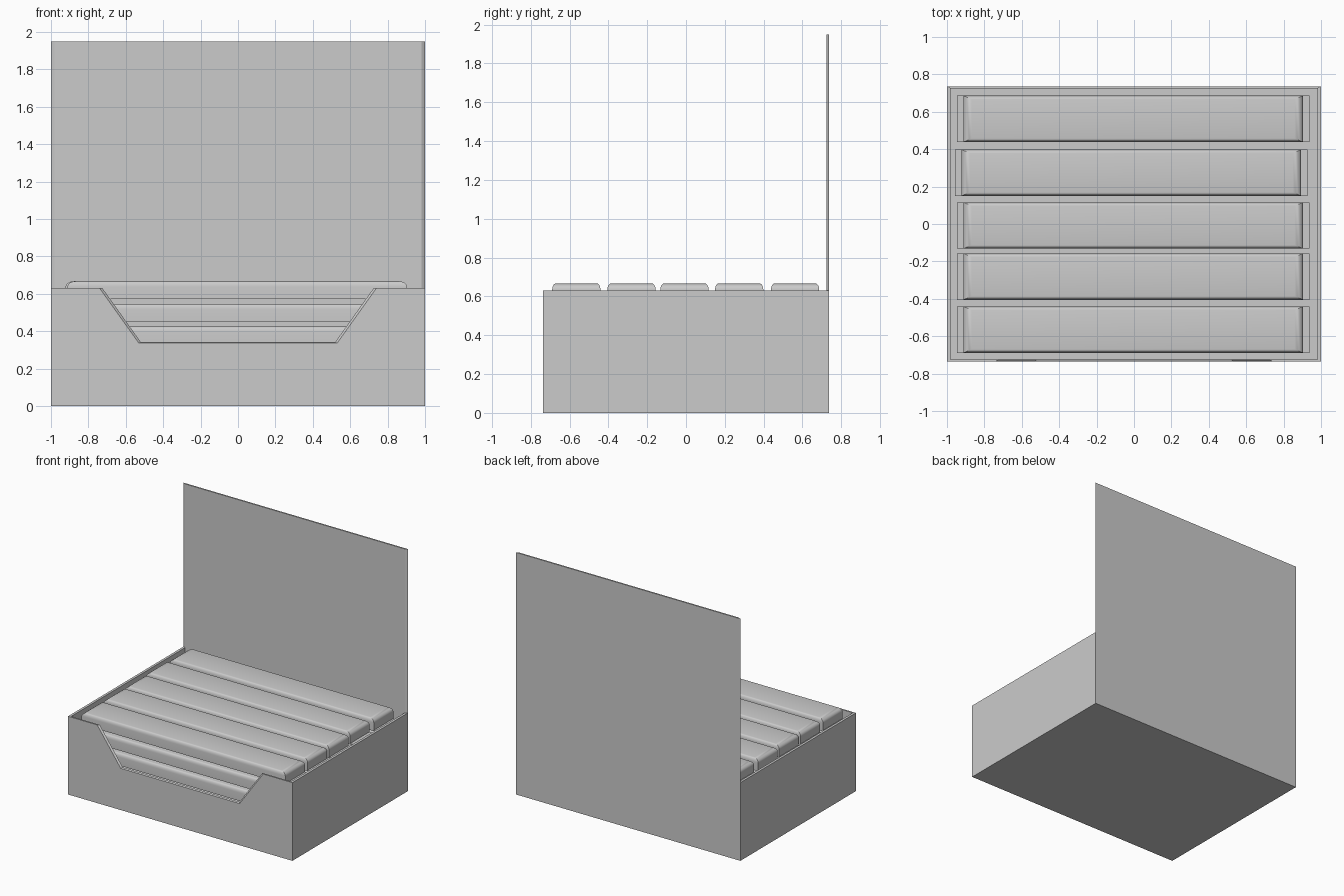
import bpy
import bmesh
from math import sin, cos, pi

cube = bpy.data.objects.get("Cube")
if cube:
    bpy.data.objects.remove(cube, do_unlink=True)

grey = bpy.data.materials.new("plain grey")
grey.use_nodes = True
COLOUR = (0.6, 0.6, 0.6, 1)
grey.diffuse_color = COLOUR
grey.node_tree.nodes["Principled BSDF"].inputs["Base Color"].default_value = COLOUR

X, Y = 1.0, 0.736            # outer half sizes of the box
TX, TY = 0.02, 0.012         # wall thicknesses
RIM, TALL = 0.63, 1.95       # heights of the rim and the back panel


def loft_mesh(name, rings):
    """Skin a list of matching point rings and cap both ends."""
    bm = bmesh.new()
    loops = [[bm.verts.new(p) for p in ring] for ring in rings]
    for a, b in zip(loops, loops[1:]):
        for i in range(len(a)):
            j = (i + 1) % len(a)
            bm.faces.new((a[i], a[j], b[j], b[i]))
    bm.faces.new(loops[0])
    bm.faces.new(loops[-1])
    bmesh.ops.recalc_face_normals(bm, faces=bm.faces)
    mesh = bpy.data.meshes.new(name)
    bm.to_mesh(mesh)
    bm.free()
    mesh.materials.append(grey)
    return mesh


def add(name, mesh, location=(0, 0, 0)):
    obj = bpy.data.objects.new(name, mesh)
    obj.location = location
    bpy.context.collection.objects.link(obj)
    return obj


def rect(hx, hy, z):
    return [(-hx, -hy, z), (hx, -hy, z), (hx, hy, z), (-hx, hy, z)]


# Floor of the box
add("floor", loft_mesh("floor", [rect(X, Y, 0), rect(X, Y, 0.012)]))


# Mitred side walls
def side_wall(s):
    def ring(x, y):
        return [(s * x, -y, 0), (s * x, y, 0), (s * x, y, RIM), (s * x, -y, RIM)]
    return [ring(X, Y), ring(X - TX, Y - TY)]


for name, s in (("left_wall", 1), ("right_wall", -1)):
    add(name, loft_mesh(name, side_wall(s)))


# Tall back panel with slanted side edges
def back_ring(x, y):
    return [(-x, y, 0), (x, y, 0), (x, y, TALL), (-x, y, TALL)]


add("back_panel", loft_mesh("back_panel", [back_ring(X, Y), back_ring(X - TX, Y - TY)]))


# Front wall with a trapezoid opening
def front_ring(x, y, top, bottom, z):
    half = [(x, 0), (x, RIM), (top, RIM), (bottom, z)]
    return [(a, y, b) for a, b in half] + [(-a, y, b) for a, b in reversed(half)]


add("front_wall", loft_mesh("front_wall", [
    front_ring(X, -Y, 0.74, 0.53, 0.336),
    front_ring(X - TX, TY - Y, 0.725, 0.52, 0.342)]))

# Wrapped bar: body with a rounded top on a flat wrapper with end flaps
HX, HY, BASE, SIDE, ROUND = 0.908, 0.124, 0.007, 0.066, 0.03
rings = [rect(HX, HY, BASE)]
for k in range(6):
    a = k * pi / 10
    inset = 1 - cos(a)
    rings.append(rect(HX - 0.045 * inset, HY - 0.02 * inset, SIDE + ROUND * sin(a)))
body = loft_mesh("bar_body", rings)
flap = loft_mesh("bar_wrapper", [rect(0.942, HY, 0), rect(0.942, HY, BASE)])

# Five rows of bars stacked in five layers
ROWS = [(-0.004, -0.565), (-0.004, -0.281), (-0.004, -0.008), (-0.014, 0.274), (-0.004, 0.562)]
for layer in range(5):
    for row, (x, y) in enumerate(ROWS):
        spot = (x, y, 0.571 - 0.121 * layer)
        add(f"bar_body_{layer}_{row}", body, spot)
        add(f"bar_wrapper_{layer}_{row}", flap, spot)

# Smooth the rounded bar tops, keeping hard edges
bpy.ops.object.select_all(action="DESELECT")
first = bpy.data.objects["bar_body_0_0"]
first.select_set(True)
bpy.context.view_layer.objects.active = first
bpy.ops.object.shade_smooth_by_angle(angle=pi / 6)
